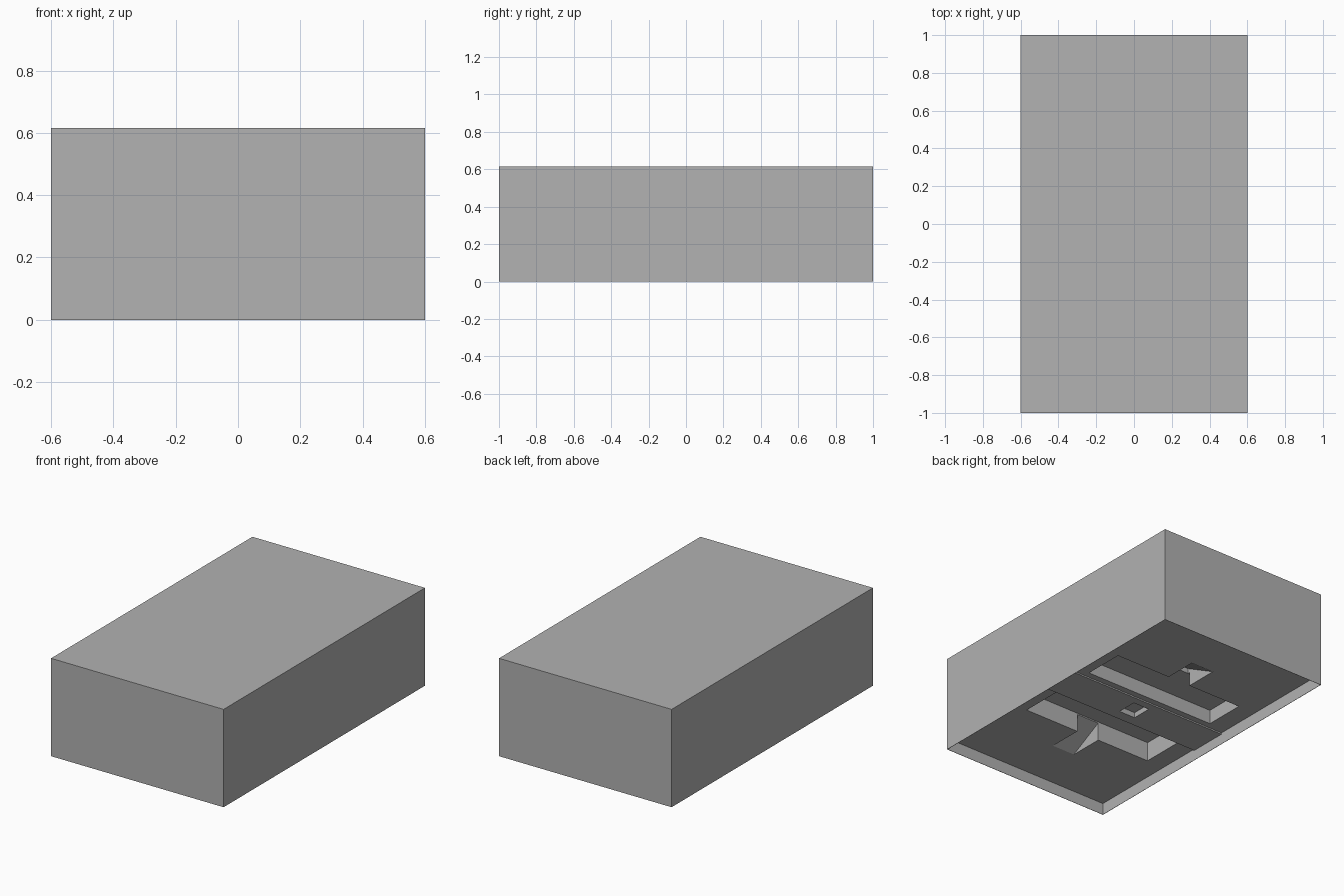
import bpy
import bmesh

old = bpy.data.objects.get("Cube")
if old:
    bpy.data.objects.remove(old, do_unlink=True)

grey = bpy.data.materials.new("plain grey")
grey.use_nodes = True
colour = (0.445, 0.445, 0.445, 1)
grey.diffuse_color = colour
grey.node_tree.nodes["Principled BSDF"].inputs["Base Color"].default_value = colour


def prism(name, x0, x1, profile):
    """Extrude a (y, z) outline from x0 to x1."""
    bm = bmesh.new()
    face = bm.faces.new([bm.verts.new((x0, y, z)) for y, z in profile])
    out = bmesh.ops.extrude_face_region(bm, geom=[face])
    moved = [v for v in out["geom"] if isinstance(v, bmesh.types.BMVert)]
    bmesh.ops.translate(bm, verts=moved, vec=(x1 - x0, 0, 0))
    bmesh.ops.recalc_face_normals(bm, faces=bm.faces)
    mesh = bpy.data.meshes.new(name)
    bm.to_mesh(mesh)
    bm.free()
    mesh.materials.append(grey)
    obj = bpy.data.objects.new(name, mesh)
    bpy.context.scene.collection.objects.link(obj)
    return obj


def box(name, x0, x1, y0, y1, z0, z1):
    return prism(name, x0, x1, [(y0, z0), (y1, z0), (y1, z1), (y0, z1)])


def cut(target, cutter):
    """Subtract the cutter, bake the result and discard the cutter."""
    cutter.hide_render = True
    mod = target.modifiers.new("cut", "BOOLEAN")
    mod.operation = "DIFFERENCE"
    mod.solver = "EXACT"
    mod.object = cutter
    bpy.context.view_layer.update()
    graph = bpy.context.evaluated_depsgraph_get()
    baked = bpy.data.meshes.new_from_object(target.evaluated_get(graph))
    target.modifiers.clear()
    target.data = baked
    bpy.data.objects.remove(cutter, do_unlink=True)


# Main block
W, L, H = 0.6, 1.0, 0.615
body = box("body", -W, W, -L, L, 0, H)

# Shallow recess under thin side walls, with a slightly lower middle strip
wall, panel, strip = 0.002, 0.075, 0.066
ix, iy = W - wall, L - wall
cut(body, box("recess", -ix, ix, -iy, iy, -0.1, strip))
cut(body, box("front_panel", -ix, ix, -iy, -0.16, -0.1, panel))
cut(body, box("back_panel", -ix, ix, 0.09, iy, -0.1, panel))

# T-shaped pockets: a wide slot and a stem with a ramp rising into it
pockets = [("front", -0.165, -0.442, -0.665, 0.198),
           ("back", 0.13, 0.395, 0.61, 0.165)]
for side, near, far, tip, top in pockets:
    y0, y1 = sorted((near, far))
    cut(body, box(side + "_slot", -0.475, 0.455, y0, y1, 0.03, top))
    inner = far + (near - far) * 0.05
    cut(body, prism(side + "_ramp", -0.095, 0.065,
                    [(tip, 0.03), (tip, panel), (inner, 0.197), (inner, 0.03)]))

# Small square socket in the middle strip
cut(body, box("socket", -0.08, 0.035, -0.09, 0.04, 0.03, 0.1))

for poly in body.data.polygons:
    poly.use_smooth = False
    poly.material_index = 0
